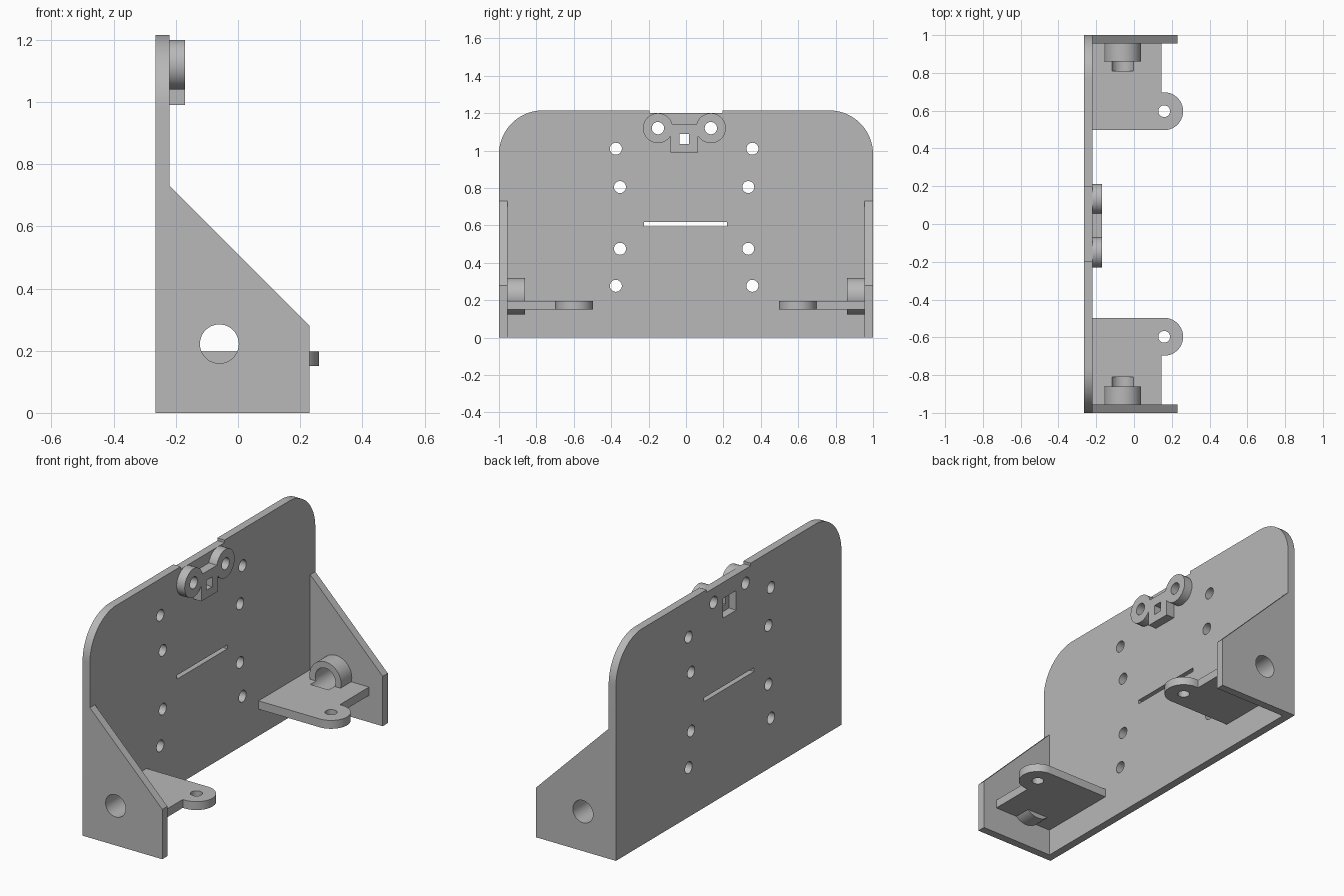
import bpy
import bmesh
from math import sin, cos, pi, radians
from mathutils import Vector

default = bpy.data.objects.get("Cube")
if default:
    bpy.data.objects.remove(default, do_unlink=True)

grey = bpy.data.materials.new("plain grey")
grey.use_nodes = True
colour = (0.48, 0.48, 0.48, 1)
grey.diffuse_color = colour
grey.node_tree.nodes["Principled BSDF"].inputs["Base Color"].default_value = colour


def arc(u, v, r, start=0, end=360, steps=48):
    """Points along an arc; a full circle leaves out the repeated end."""
    count = steps if end - start == 360 else steps + 1
    angles = [radians(start + (end - start) * i / steps) for i in range(count)]
    return [(u + r * cos(a), v + r * sin(a)) for a in angles]


def rect(u0, u1, v0, v1):
    return [(u0, v0), (u1, v0), (u1, v1), (u0, v1)]


def place(axis, u, v, w):
    return Vector({"x": (w, u, v), "y": (u, w, v), "z": (u, v, w)}[axis])


def prism(name, axis, *solids):
    """Extrude each (profile, low, high) along the axis into one mesh."""
    bm = bmesh.new()
    for profile, low, high in solids:
        face = bm.faces.new([bm.verts.new(place(axis, u, v, low)) for u, v in profile])
        out = bmesh.ops.extrude_face_region(bm, geom=[face])
        moved = [g for g in out["geom"] if isinstance(g, bmesh.types.BMVert)]
        bmesh.ops.translate(bm, verts=moved, vec=place(axis, 0, 0, high - low))
    bmesh.ops.recalc_face_normals(bm, faces=bm.faces)
    mesh = bpy.data.meshes.new(name)
    bm.to_mesh(mesh)
    bm.free()
    mesh.materials.append(grey)
    obj = bpy.data.objects.new(name, mesh)
    bpy.context.collection.objects.link(obj)
    return obj


def combine(obj, tool, operation="DIFFERENCE"):
    """Apply a boolean and discard its tool."""
    mod = obj.modifiers.new("boolean", "BOOLEAN")
    mod.object, mod.operation, mod.solver = tool, operation, "EXACT"
    bpy.context.view_layer.objects.active = obj
    bpy.ops.object.modifier_apply(modifier=mod.name)
    bpy.data.objects.remove(tool, do_unlink=True)


def smooth(obj):
    bpy.ops.object.select_all(action="DESELECT")
    obj.select_set(True)
    bpy.context.view_layer.objects.active = obj
    bpy.ops.object.shade_smooth_by_angle(angle=radians(30))


BACK, FACE, TOP = -0.265, -0.22, 1.215
R = 0.235
RING_Y, RING_Z = (-0.15, 0.133), 1.12

# Upright plate with rounded top corners and a shallow top notch
outline = [(-1, 0), (1, 0)]
outline += arc(1 - R, TOP - R, R, 0, 90, 20)
outline += [(0.195, TOP), (0.195, 1.2), (-0.195, 1.2), (-0.195, TOP)]
outline += arc(R - 1, TOP - R, R, 90, 180, 20)
plate = prism("back_plate", "x", (outline, BACK, FACE))

# Mounting holes, cable slot and rear pocket
holes = []
for offset, z in ((0.365, 1.01), (0.343, 0.805), (0.343, 0.475), (0.365, 0.277)):
    for side in (-1, 1):
        holes.append((arc(side * offset - 0.01, z, 0.032), -0.4, 0))
holes += [(arc(y, RING_Z, 0.033), -0.4, 0) for y in RING_Y]
holes.append((rect(-0.225, 0.22, 0.595, 0.617), -0.4, 0))
holes.append((rect(-0.067, 0.052, 1.0, 1.11), -0.4, 0))
combine(plate, prism("plate_cutter", "x", *holes))
smooth(plate)

# Two-ring clip on the plate face
clip_shape = [(-0.082, 0.99), (0.065, 0.99), (0.065, 1.075), (0.1, 1.06),
              (0.1, 1.14), (-0.117, 1.14), (-0.117, 1.06), (-0.082, 1.075)]
clip = prism("ring_clip", "x", (clip_shape, FACE, -0.17))
for y in RING_Y:
    combine(clip, prism("ring", "x", (arc(y, RING_Z, 0.08), FACE, -0.17)), "UNION")
clip_holes = [(arc(y, RING_Z, 0.033), -0.4, 0) for y in RING_Y]
clip_holes.append((rect(-0.035, 0.015, 1.035, 1.09), -0.4, 0))
combine(clip, prism("clip_cutter", "x", *clip_holes))
smooth(clip)

# Side walls, shelves and bosses, built the same on both ends
wall_shape = [(FACE, 0), (0.23, 0), (0.23, 0.28), (FACE, 0.73)]
BORE_X, BORE_Z = -0.06, 0.222
for side, label in ((-1, "right"), (1, "left")):
    def span(a, b):
        return sorted((side * a, side * b))

    def bore():
        return prism("bore", "y", (arc(BORE_X, BORE_Z, 0.0625), *span(0.81, 1.1)))

    # Sloping gusset wall
    wall = prism(label + "_side_wall", "y", (wall_shape, *span(0.955, 1)))
    combine(wall, bore())
    smooth(wall)

    # Shelf with a rounded tab
    tab = [(u, side * v) for u, v in arc(0.16, 0.597, 0.1, -90, 90, 28)]
    shelf_shape = [(FACE, side * 0.955), (FACE, side * 0.497)] + tab
    shelf_shape += [(0.145, side * 0.697), (0.145, side * 0.955)]
    shelf = prism(label + "_shelf", "z", (shelf_shape, 0.15, 0.197))
    tab_hole = (arc(0.16, side * 0.597, 0.031), 0, 0.4)
    combine(shelf, prism("tab_cutter", "z", tab_hole))
    combine(shelf, bore())
    smooth(shelf)

    # Round boss around the bore
    boss = prism(label + "_boss", "y", (arc(BORE_X, BORE_Z, 0.098), *span(0.86, 0.955)))
    combine(boss, bore())
    smooth(boss)
